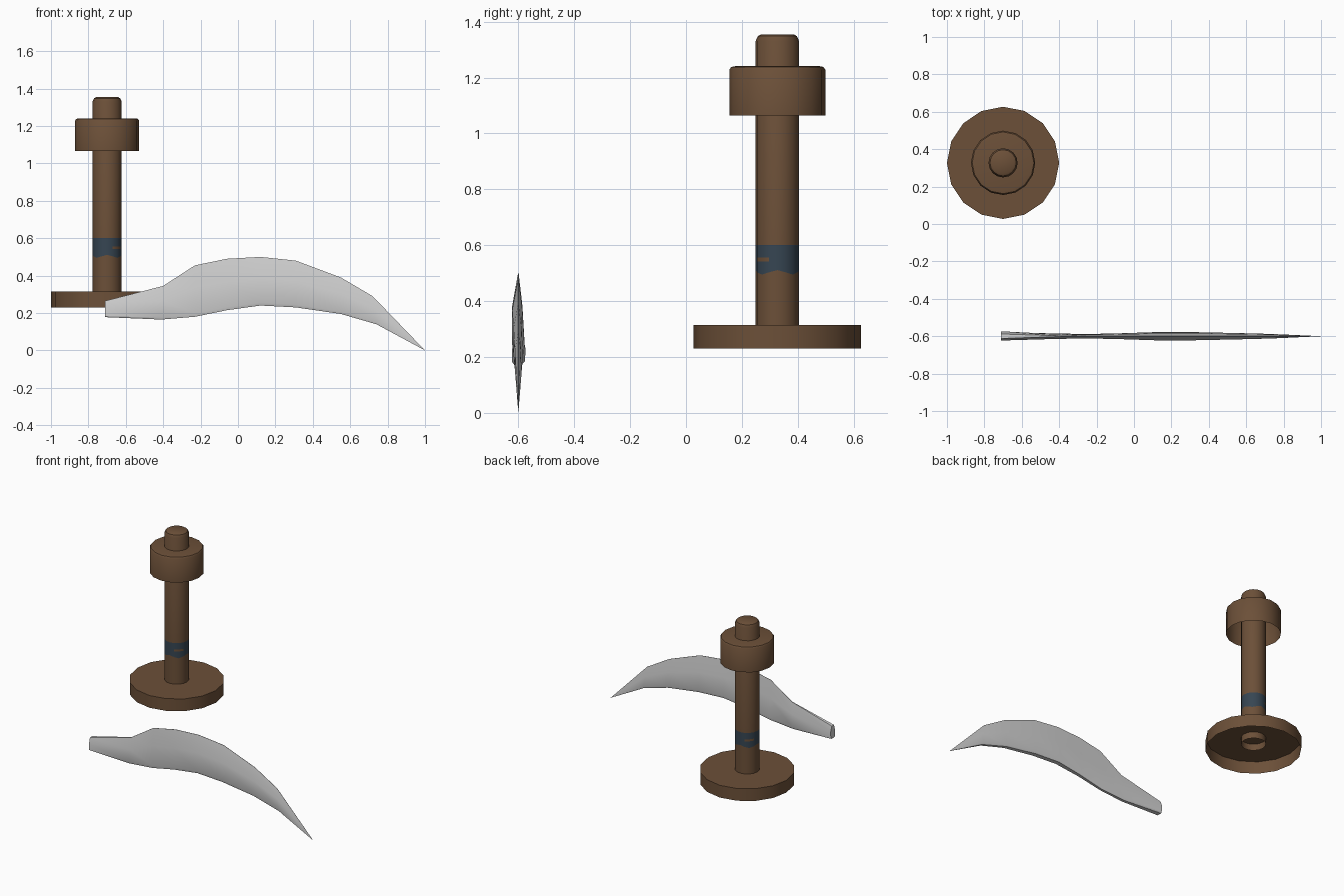
import bpy, bmesh, math

if "Cube" in bpy.data.objects:
    bpy.data.objects.remove(bpy.data.objects["Cube"])

CX, CY, SIDES = -0.70, 0.327, 16


def material(name, color):
    m = bpy.data.materials.new(name)
    m.diffuse_color = (*color, 1)
    m.use_nodes = True
    m.node_tree.nodes["Principled BSDF"].inputs["Base Color"].default_value = m.diffuse_color
    return m


WOOD = material("brown wood", (0.15, 0.08, 0.04))
WRAP = material("slate blue", (0.037, 0.06, 0.085))
STEEL = material("pale steel", (0.64, 0.64, 0.64))


def finish(bm, name, mats, angle=35):
    me = bpy.data.meshes.new(name)
    bm.to_mesh(me)
    bm.free()
    for m in mats:
        me.materials.append(m)
    ob = bpy.data.objects.new(name, me)
    bpy.context.collection.objects.link(ob)
    bpy.ops.object.select_all(action='DESELECT')
    ob.select_set(True)
    bpy.context.view_layer.objects.active = ob
    bpy.ops.object.shade_smooth_by_angle(angle=math.radians(angle))
    return ob


def lathe(name, profile, mats=(WOOD,), rule=None, wobble=None):
    """Turned part, open below and capped on top; rule(row, side) picks the colour."""
    bm = bmesh.new()
    rings = []
    for row, (r, z) in enumerate(profile):
        ring = []
        for i in range(SIDES):
            a = 2 * math.pi * i / SIDES
            dz = wobble(row, a) if wobble else 0
            ring.append(bm.verts.new((CX + r * math.cos(a), CY + r * math.sin(a), z + dz)))
        rings.append(ring)
    for row, (low, high) in enumerate(zip(rings, rings[1:])):
        for i in range(SIDES):
            j = (i + 1) % SIDES
            f = bm.faces.new((low[i], low[j], high[j], high[i]))
            if rule:
                f.material_index = rule(row, i)
    bm.faces.new(rings[-1])
    return finish(bm, name, mats)


# Guard and collar: hollow caps with open undersides
lathe("guard_disc", [(0.30, 0.23), (0.30, 0.315)])
lathe("pommel_collar", [(0.172, 1.065), (0.172, 1.228), (0.165, 1.238), (0.15, 1.241)])


# Grip with a worn blue band and rounded knob
def band_color(row, side):
    if row in (1, 3):
        return 1
    if row == 2:
        return 0 if side in (5, 6, 13, 14) else 1
    return 0


def band_wobble(row, a):
    return 0.008 * math.cos(4 * a) if row == 1 else 0


lathe("grip", [(0.078, 0.27), (0.078, 0.503), (0.078, 0.542), (0.078, 0.556),
               (0.078, 0.60), (0.078, 1.33), (0.07, 1.348), (0.058, 1.355)],
      (WOOD, WRAP), band_color, band_wobble)

# Curved blade: top x, top z, bottom x, bottom z, half thickness, half top width
stations = [
    (-0.71, 0.265, -0.71, 0.178, 0.023, 0.012),
    (-0.40, 0.345, -0.41, 0.165, 0.014, 0.002),
    (-0.23, 0.455, -0.23, 0.180, 0.012, 0.001),
    (-0.06, 0.490, -0.06, 0.215, 0.016, 0.001),
    (0.12, 0.500, 0.12, 0.240, 0.022, 0.001),
    (0.31, 0.480, 0.31, 0.230, 0.022, 0.001),
    (0.55, 0.390, 0.55, 0.195, 0.017, 0.001),
    (0.72, 0.290, 0.74, 0.140, 0.012, 0.001),
]
bm = bmesh.new()
rings = []
for tx, tz, bx, bz, h, w in stations:
    # each section: height fraction and sideways offset
    section = [(1, -w), (0.55, -h), (0.06, -h), (0, -h * 0.7),
               (0, h * 0.7), (0.06, h), (0.55, h * 0.62 + w), (1, w)]
    rings.append([bm.verts.new((bx + (tx - bx) * t, -0.60 + y, bz + (tz - bz) * t))
                  for t, y in section])
for a, b in zip(rings, rings[1:]):
    for i in range(8):
        j = (i + 1) % 8
        bm.faces.new((a[i], a[j], b[j], b[i]))
tip = bm.verts.new((1.0, -0.60, 0.0))
for i in range(8):
    bm.faces.new((rings[-1][i], rings[-1][(i + 1) % 8], tip))
bm.faces.new(rings[0])
bmesh.ops.recalc_face_normals(bm, faces=bm.faces[:])
finish(bm, "blade", (STEEL,), 30)
